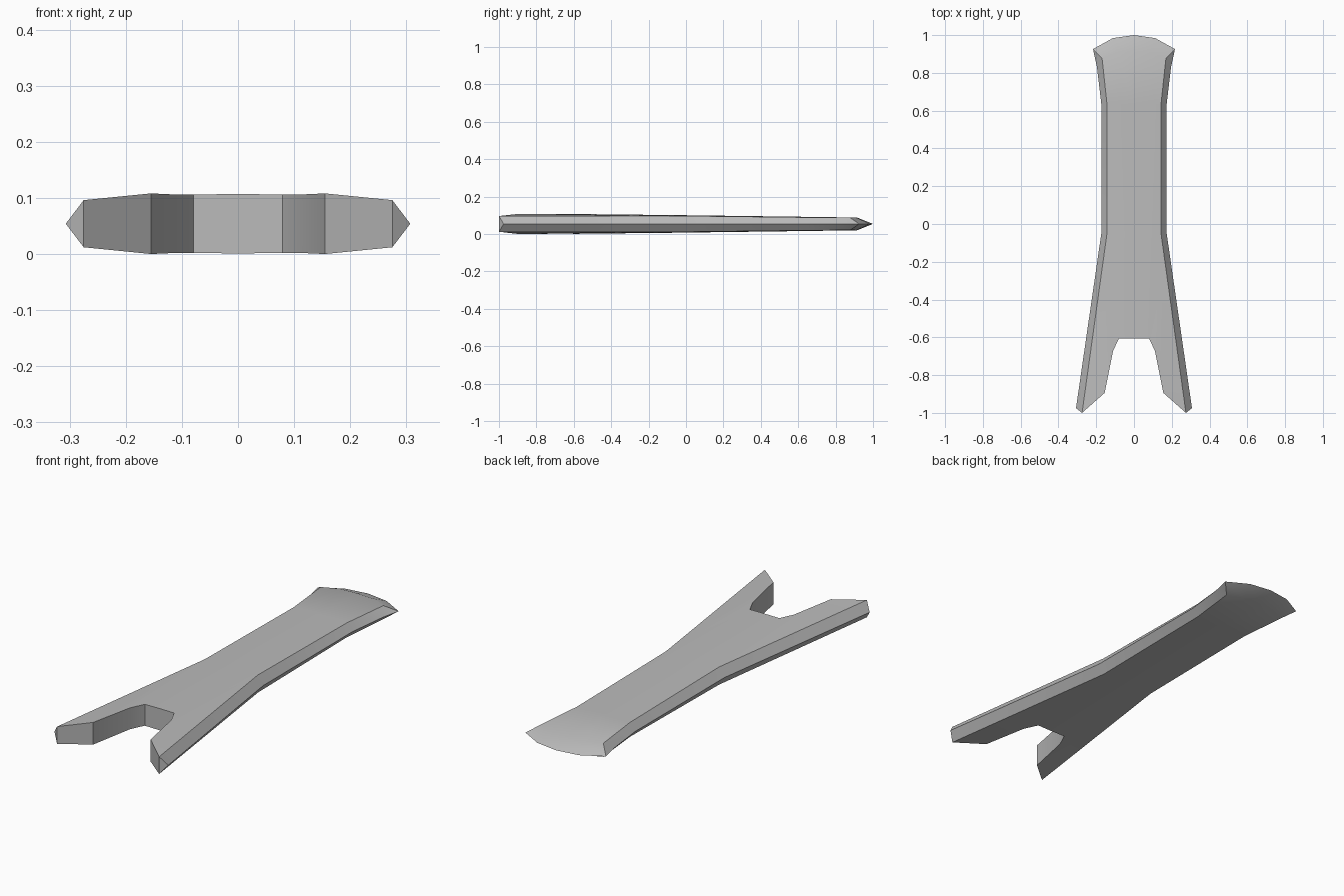
import bpy
import bmesh
import math

cube = bpy.data.objects.get("Cube")
if cube:
    bpy.data.objects.remove(cube, do_unlink=True)

# Single grey metal
metal = bpy.data.materials.new("grey_metal")
metal.use_nodes = True
grey = (0.5, 0.5, 0.5, 1)
metal.diffuse_color = grey
metal.node_tree.nodes["Principled BSDF"].inputs["Base Color"].default_value = grey

MID = 0.054  # height of the symmetry plane

bm = bmesh.new()


def row(*points):
    return [bm.verts.new(p) for p in points]


def strip(a, b):
    """Bridge two rows of equal length with quads."""
    for i in range(len(a) - 1):
        bm.faces.new((a[i], a[i + 1], b[i + 1], b[i]))


# Upper face, from the centre line to the bevelled edge
throat = row((0, -.605, .053), (.079, -.605, .052))
waist = row((0, -.05, .047), (.08, -.05, .046), (.143, -.05, .043))
shank = row((0, .635, .038), (.08, .635, .037), (.143, .635, .035))
blade = row((0, .915, .034), (.09, .91, .034), (.169, .878, .033))
notch = row((.111, -.672, .052), (.155, -.894, .054), (.275, -1, .042))
strip(throat, waist[:2])
strip(waist, shank)
strip(shank, blade)
bm.faces.new((throat[1], notch[0], waist[2], waist[1]))
bm.faces.new((notch[0], notch[1], waist[2]))
bm.faces.new((notch[1], notch[2], waist[2]))

# Sharp outer ridge along the side, and the curved cutting edge
ridge = row((.307, -.975, 0), (.173, -.05, 0), (.173, .635, 0),
            (.196, .83, 0), (.217, .926, 0))
cutting = row((0, 1, 0), (.112, .984, 0)) + [ridge[4]]
strip([notch[2], waist[2], shank[2]], ridge[:3])
bm.faces.new((shank[2], ridge[2], ridge[3], blade[2]))
bm.faces.new((blade[2], ridge[3], ridge[4]))
strip(blade, cutting)

# Vertical walls of the claw notch, and the claw tip
wall_top = throat + notch
wall_mid = row(*[(v.co.x, v.co.y, 0) for v in wall_top])
strip(wall_top, wall_mid)
bm.faces.new((notch[2], wall_mid[-1], ridge[0]))

bmesh.ops.recalc_face_normals(bm, faces=bm.faces)
mesh = bpy.data.meshes.new("pry_bar")
bm.to_mesh(mesh)
bm.free()
mesh.materials.append(metal)

bar = bpy.data.objects.new("pry_bar", mesh)
bar.location.z = MID
bpy.context.collection.objects.link(bar)
bpy.ops.object.select_all(action='DESELECT')
bpy.context.view_layer.objects.active = bar
bar.select_set(True)

# Mirror left to right and top to bottom
mirror = bar.modifiers.new("mirror", 'MIRROR')
mirror.use_axis = (True, False, True)
mirror.merge_threshold = 0.0005
bpy.ops.object.modifier_apply(modifier=mirror.name)

# Consistent outward normals before shading
bm = bmesh.new()
bm.from_mesh(mesh)
bmesh.ops.recalc_face_normals(bm, faces=bm.faces)
bm.to_mesh(mesh)
bm.free()
bpy.ops.object.shade_smooth_by_angle(angle=math.radians(30))
